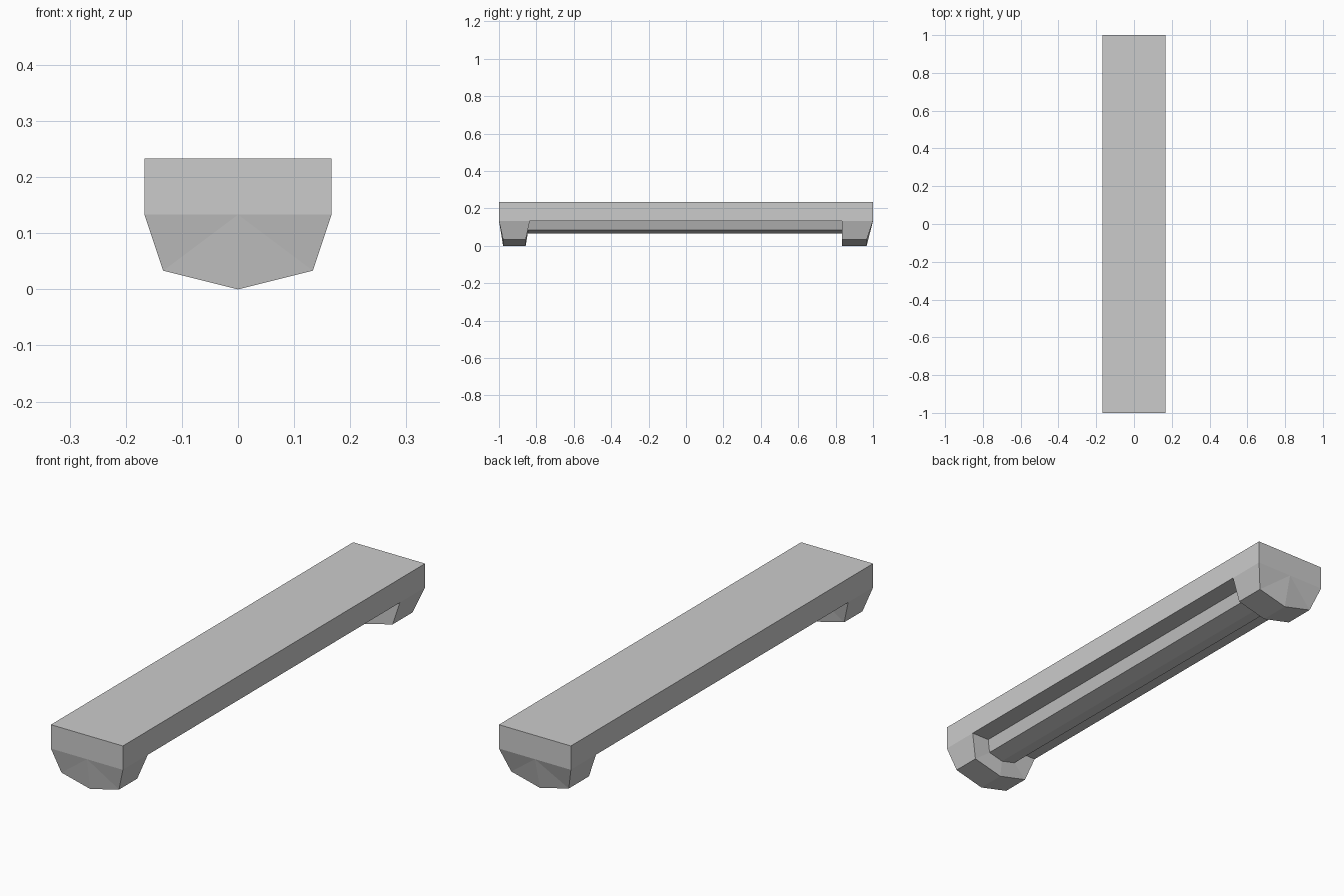
import bpy
import bmesh

if "Cube" in bpy.data.objects:
    bpy.data.objects.remove(bpy.data.objects["Cube"], do_unlink=True)

GREY = (0.6, 0.6, 0.6, 1.0)
grey = bpy.data.materials.new("light_grey")
grey.use_nodes = True
grey.diffuse_color = GREY
grey.node_tree.nodes["Principled BSDF"].inputs["Base Color"].default_value = GREY


def finish(name, bm):
    bmesh.ops.recalc_face_normals(bm, faces=bm.faces)
    mesh = bpy.data.meshes.new(name)
    bm.to_mesh(mesh)
    bm.free()
    mesh.materials.append(grey)
    obj = bpy.data.objects.new(name, mesh)
    bpy.context.collection.objects.link(obj)


def loft(name, front, back):
    """Bridge two matching closed outlines of (x, y, z) points."""
    bm = bmesh.new()
    a = [bm.verts.new(p) for p in front]
    b = [bm.verts.new(p) for p in back]
    n = len(a)
    for i in range(n):
        j = (i + 1) % n
        bm.faces.new((a[i], a[j], b[j], b[i]))
    for ring in (a, b):
        # outline order: left top, left low, keel, right low, right top, middle top
        if n == 6:
            for tri in ((0, 1, 5), (1, 2, 5), (2, 3, 5), (3, 4, 5)):
                bm.faces.new([ring[k] for k in tri])
        else:
            bm.faces.new(ring)
    finish(name, bm)


def keel_outline(top_w, low_w, top_z, low_z, keel_z):
    return [(-top_w, top_z), (-low_w, low_z), (0, keel_z),
            (low_w, low_z), (top_w, top_z), (0, top_z)]


def at(outline, top_y, low_y, top_z):
    return [(x, top_y if z == top_z else low_y, z) for x, z in outline]


HALF_W, DECK_Z, TOP_Z = 0.1667, 0.1333, 0.2333

# flat deck
deck = [(-HALF_W, DECK_Z), (HALF_W, DECK_Z), (HALF_W, TOP_Z), (-HALF_W, TOP_Z)]
loft("deck", at(deck, -1, -1, DECK_Z), at(deck, 1, 1, DECK_Z))

# tapered end feet
foot = keel_outline(HALF_W, 0.1333, DECK_Z, 0.0333, 0)
loft("front_foot", at(foot, -1, -0.978, DECK_Z), at(foot, -0.835, -0.857, DECK_Z))
loft("back_foot", at(foot, 0.833, 0.833, DECK_Z), at(foot, 1, 0.966, DECK_Z))

# narrow beam under the deck, between the feet
beam = keel_outline(0.0833, 0.0667, DECK_Z, 0.0833, 0.0667)
loft("under_beam", at(beam, -0.9, -0.9, DECK_Z), at(beam, 0.9, 0.9, DECK_Z))
